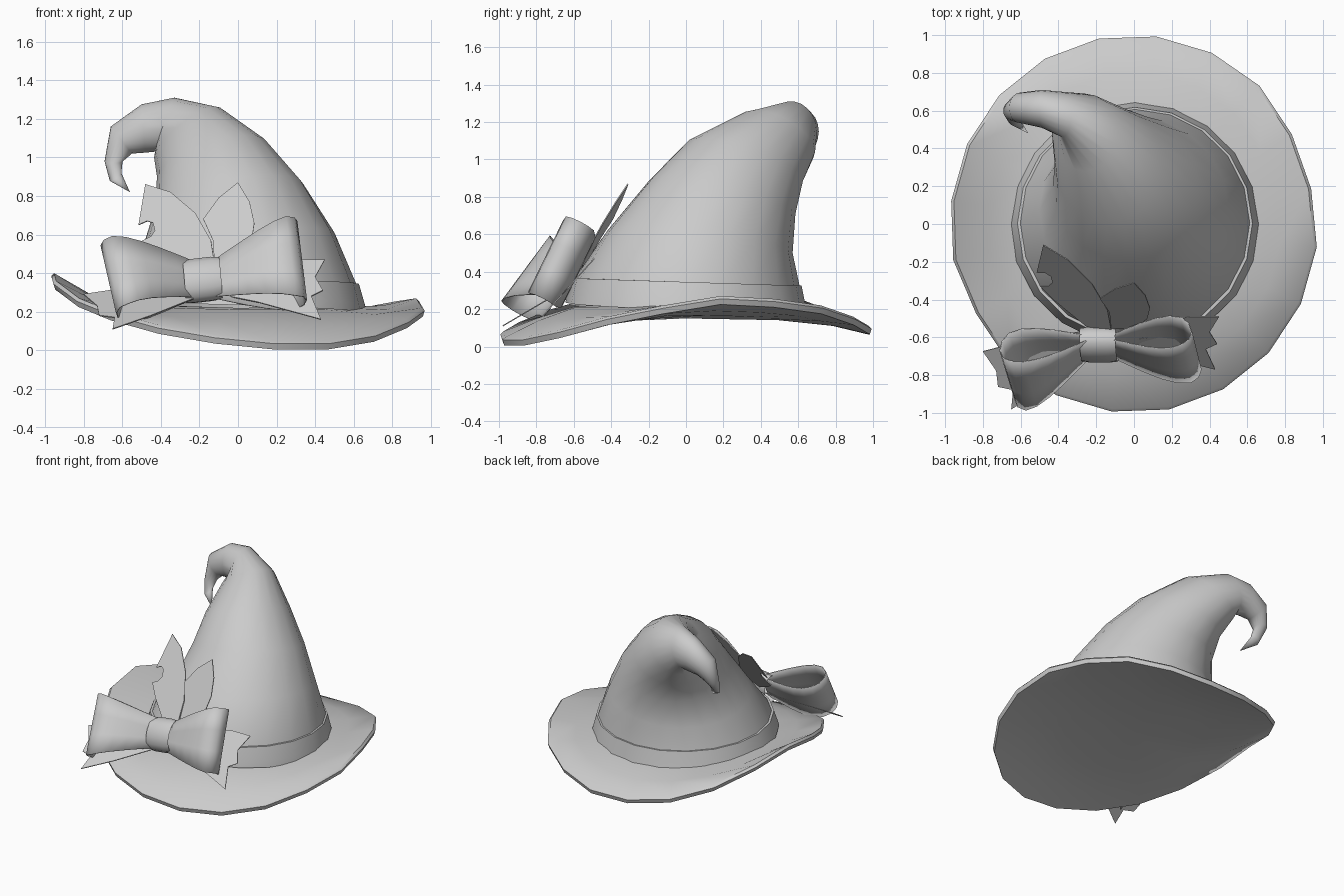
import bpy, bmesh, math
from mathutils import Vector as V

if "Cube" in bpy.data.objects:
    bpy.data.objects.remove(bpy.data.objects["Cube"])


def finish(name, bm, smooth=True, thickness=0):
    bmesh.ops.recalc_face_normals(bm, faces=bm.faces)
    me = bpy.data.meshes.new(name)
    bm.to_mesh(me)
    bm.free()
    ob = bpy.data.objects.new(name, me)
    bpy.context.collection.objects.link(ob)
    if thickness:
        m = ob.modifiers.new("thickness", 'SOLIDIFY')
        m.thickness, m.offset = thickness, 0
    if smooth:
        bpy.ops.object.select_all(action='DESELECT')
        bpy.context.view_layer.objects.active = ob
        ob.select_set(True)
        bpy.ops.object.shade_smooth_by_angle(angle=math.radians(50))
    return ob


def loft(name, rings, start=None, end=None, thickness=0):
    """Skin closed rings of points; start/end are optional tip points."""
    bm = bmesh.new()
    vs = [[bm.verts.new(p) for p in r] for r in rings]
    n = len(rings[0])
    for a, b in zip(vs, vs[1:]):
        for i in range(n):
            j = (i + 1) % n
            bm.faces.new((a[i], a[j], b[j], b[i]))
    for tip, r in ((start, vs[0]), (end, vs[-1])):
        if tip:
            t = bm.verts.new(tip)
            for i in range(n):
                bm.faces.new((r[i], r[(i + 1) % n], t))
    return finish(name, bm, thickness=thickness)


def oval(c, u, v, n=20):
    c, u, v = V(c), V(u), V(v)
    return [c + u * math.cos(2 * math.pi * i / n) + v * math.sin(2 * math.pi * i / n) for i in range(n)]


# Brim: wavy rim heights around the hat, counter-clockwise from the right
RIM = [.22, .27, .255, .22, .16, .11, .11, .15, .23, .33,
       .40, .36, .27, .20, .13, .08, .05, .05, .09, .16]


def brim_ring(scale, blend, base, drop=0):
    pts = []
    for i, z in enumerate(RIM):
        a = math.radians(-7 + 18 * i)
        trim = .98 if i in (1, 2, 12) else 1
        x, y = .975 * trim * scale * math.cos(a), trim * scale * math.sin(a)
        pts.append((x, y, base + (z - base) * blend - drop))
    return pts


loft("brim", [brim_ring(.6, .08, .225), brim_ring(.8, .42, .205), brim_ring(.985, 1, .2),
              brim_ring(1, 1, .2, .015), brim_ring(.99, 1, .2, .045),
              brim_ring(.8, .5, .17, .03), brim_ring(.5, .15, .17, .02)],
     start=(0, 0, .22), end=(0, 0, .15))

# Crown: bent cone with a curled tip (centre, outer axis, back axis)
CROWN = [((.005, 0, .22), (.63, 0, -.02), (0, .615, -.015)),
         ((.005, .005, .34), (.61, 0, 0), (0, .603, -.02)),
         ((0, .075, .56), (.5, 0, .05), (0, .495, -.06)),
         ((-.045, .195, .8), (.385, 0, .06), (0, .39, -.09)),
         ((-.135, .315, .985), (.285, 0, .085), (0, .31, -.1)),
         ((-.26, .485, 1.12), (.175, 0, .12), (0, .205, -.08)),
         ((-.38, .58, 1.17), (.05, 0, .14), (0, .12, -.02)),
         ((-.49, .61, 1.15), (-.01, 0, .125), (0, .1, 0)),
         ((-.605, .615, 1.09), (-.055, 0, .07), (0, .08, 0)),
         ((-.645, .6, .98), (-.047, 0, 0), (0, .052, .01)),
         ((-.635, .55, .9), (-.03, 0, -.02), (0, .03, .01))]
loft("crown", [oval(*r) for r in CROWN], end=(-.56, .48, .82))

# Hat band around the crown base
loft("hat_band", [oval((.005, 0, .215), (.66, 0, -.02), (0, .645, -.02)),
                  oval((.005, 0, .25), (.652, 0, -.01), (0, .637, -.02)),
                  oval((.005, .003, .345), (.622, 0, 0), (0, .615, -.02)),
                  oval((.005, .003, .345), (.605, 0, 0), (0, .6, -.02))])


# Bow loops: teardrop ribbon that widens away from the knot
def bow_loop(name, start, end, half_width, normal, n=16):
    start, end, wide, normal = V(start), V(end), V(half_width), V(normal)
    narrow = V((0, .045, .09))
    edges = []
    for k in (-1, -.33, .33, 1):
        ring = []
        for i in range(n):
            a = 2 * math.pi * i / n
            s = ((1 + math.cos(a)) / 2) ** .8
            h = math.sin(a) * (.4 + 1.0 * s)
            w = narrow.lerp(wide, min(1, s * 1.15))
            ring.append(start.lerp(end, s) + w * k + normal * h)
        edges.append(ring)
    return loft(name, edges, thickness=.006)


bow_loop("bow_loop_right", (-.14, -.645, .365), (.33, -.67, .465), (-.025, .1, .205), (0, -.08, .04))
bow_loop("bow_loop_left", (-.22, -.645, .365), (-.67, -.80, .37), (-.04, .13, .175), (.005, -.082, .052))

# Bow knot: band wrapped around the middle, pinched at both sides
CENTRE = V((-.185, -.64, .365))
knot = []
for x, s in ((-.095, .94), (-.05, 1), (.05, 1), (.095, .94)):
    knot.append(oval(CENTRE + V((x, 0, x * .12)), V((-.01, .05, .11)) * s, V((0, -.08, .035)) * s, 14))
loft("bow_knot", knot)


# Flat cut-outs given as (x, z) outlines on a sloping plane y = f(x, z)
def sheet(name, outline, plane):
    bm = bmesh.new()
    f = bm.faces.new([bm.verts.new((x, plane(x, z), z)) for x, z in outline])
    bmesh.ops.triangulate(bm, faces=[f])
    finish(name, bm, smooth=False, thickness=.006)


sheet("leaf_left", [(-.48, .86), (-.35, .82), (-.22, .71), (-.14, .57), (-.12, .44), (-.25, .4),
                    (-.42, .5), (-.5, .565), (-.45, .59), (-.43, .62), (-.44, .66), (-.47, .67), (-.515, .65)],
      lambda x, z: -.11 - .37 * (x + .48) + .755 * (z - .86))
sheet("leaf_right", [(0, .87), (-.1, .79), (-.18, .68), (-.13, .57), (-.12, .42), (0, .45),
                     (.07, .56), (.085, .66), (.06, .77)],
      lambda x, z: -.31 - .15 * x + .58 * (z - .87))
sheet("ribbon_tail_right", [(-.15, .40), (.3, .47), (.45, .47), (.40, .38), (.44, .31),
                            (.38, .28), (.43, .16), (.1, .25), (-.15, .3)],
      lambda x, z: -.49 + .9 * (z - .47))
sheet("ribbon_tail_left", [(-.2, .28), (-.45, .18), (-.65, .11), (-.64, .17), (-.72, .18),
                           (-.73, .23), (-.8, .29), (-.6, .32), (-.2, .36)],
      lambda x, z: -.98 + 1.7 * (z - .11))
